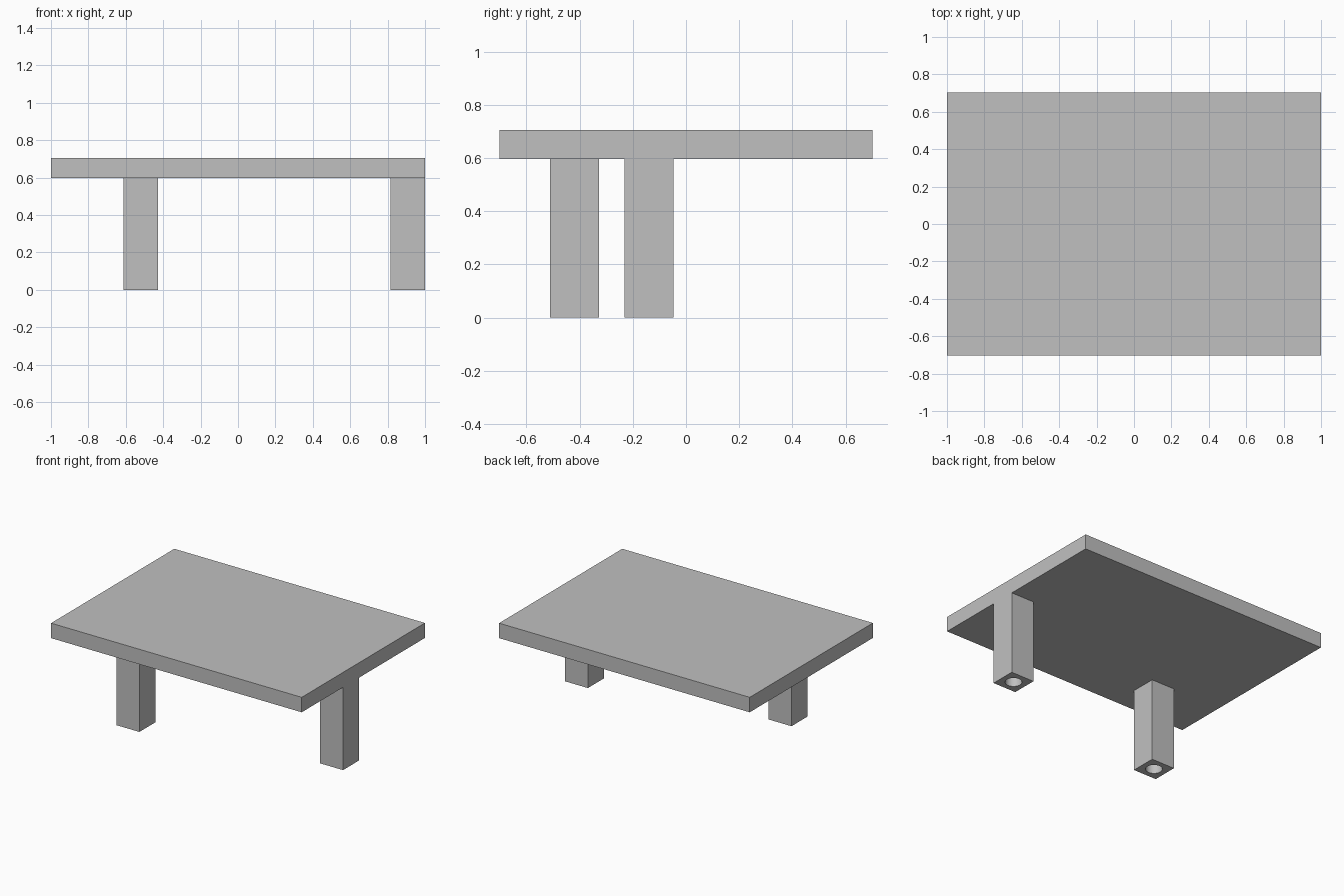
import bpy
import math

cube = bpy.data.objects.get("Cube")
if cube:
    bpy.data.objects.remove(cube, do_unlink=True)

TOP_Z, UNDER_Z = 0.705, 0.597
LEG, HOLE_R, HOLE_DEPTH = 0.184, 0.055, 0.3

grey = bpy.data.materials.new("plain grey")
grey.use_nodes = True
colour = (0.53, 0.53, 0.53, 1)
grey.diffuse_color = colour
grey.node_tree.nodes["Principled BSDF"].inputs["Base Color"].default_value = colour


def box(name, centre, size):
    bpy.ops.mesh.primitive_cube_add(size=1, location=centre)
    obj = bpy.context.object
    obj.name = name
    obj.scale = size
    bpy.ops.object.transform_apply(location=False, rotation=False, scale=True)
    obj.data.materials.append(grey)
    return obj


def leg(name, x, y):
    """Square post with a round blind hole in its foot."""
    post = box(name, (x, y, UNDER_Z / 2), (LEG, LEG, UNDER_Z))
    bpy.ops.mesh.primitive_cylinder_add(vertices=48, radius=HOLE_R,
                                        depth=2 * HOLE_DEPTH, location=(x, y, 0))
    cutter = bpy.context.object
    cutter.name = name + "_hole_cutter"
    cutter.hide_render = True
    cutter.data.materials.append(grey)
    cut = post.modifiers.new("foot hole", 'BOOLEAN')
    cut.operation = 'DIFFERENCE'
    cut.solver = 'EXACT'
    cut.object = cutter
    bpy.ops.object.select_all(action='DESELECT')
    post.select_set(True)
    bpy.context.view_layer.objects.active = post
    bpy.ops.object.modifier_apply(modifier=cut.name)
    bpy.data.objects.remove(cutter, do_unlink=True)
    bpy.ops.object.shade_smooth_by_angle(angle=math.radians(30))
    return post


# Tabletop slab
box("tabletop", (0, 0, (TOP_Z + UNDER_Z) / 2), (2, 1.404, TOP_Z - UNDER_Z))

# Two offset legs, the left one flush with the slab's end
leg("left_leg", 1 - LEG / 2, -0.139)
leg("right_leg", -0.521, -0.419)
